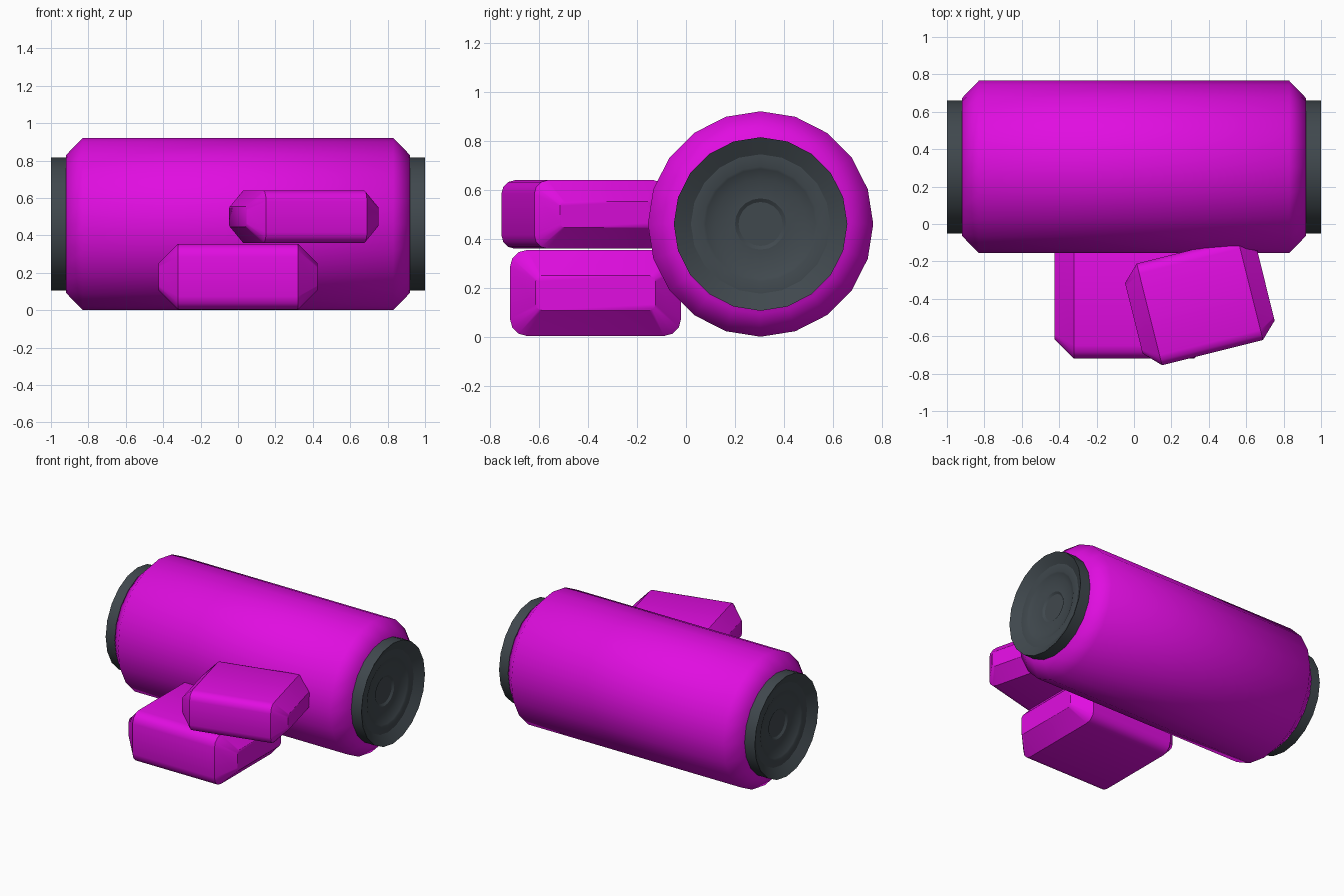
import bpy, bmesh, math
from mathutils import Matrix, Vector

cube = bpy.data.objects.get("Cube")
if cube:
    bpy.data.objects.remove(cube, do_unlink=True)

SIDES = 20
AXIS = Vector((0, 0.305, 0.461))


def material(name, rgb):
    m = bpy.data.materials.new(name)
    m.use_nodes = True
    m.diffuse_color = (*rgb, 1)
    bsdf = next(n for n in m.node_tree.nodes if n.type == 'BSDF_PRINCIPLED')
    bsdf.inputs["Base Color"].default_value = (*rgb, 1)
    return m


magenta = material("magenta", (0.75, 0.004, 0.75))
charcoal = material("charcoal", (0.051, 0.065, 0.075))


def loft(name, rings, mat, angle, matrix):
    """Skin a list of point loops and close both ends."""
    bm = bmesh.new()
    loops = [[bm.verts.new(p) for p in ring] for ring in rings]
    for a, b in zip(loops, loops[1:]):
        for i in range(len(a)):
            j = (i + 1) % len(a)
            bm.faces.new((a[i], a[j], b[j], b[i]))
    bm.faces.new(loops[0])
    bm.faces.new(loops[-1])
    bmesh.ops.recalc_face_normals(bm, faces=bm.faces)
    mesh = bpy.data.meshes.new(name)
    bm.to_mesh(mesh)
    bm.free()
    mesh.materials.append(mat)
    obj = bpy.data.objects.new(name, mesh)
    bpy.context.collection.objects.link(obj)
    obj.matrix_world = matrix
    bpy.ops.object.select_all(action='DESELECT')
    obj.select_set(True)
    bpy.context.view_layer.objects.active = obj
    bpy.ops.object.shade_smooth_by_angle(angle=math.radians(angle))
    return obj


def circle(x, r):
    turns = [math.tau * i / SIDES for i in range(SIDES)]
    return [(x, r * math.sin(t), r * math.cos(t)) for t in turns]


def rounded_rect(x, depth, height, radius, steps=3):
    points = []
    for k, (sy, sz) in enumerate(((1, 1), (-1, 1), (-1, -1), (1, -1))):
        for i in range(steps + 1):
            t = math.pi / 2 * (k + i / steps)
            points.append((x, sy * (depth / 2 - radius) + radius * math.cos(t),
                           sz * (height / 2 - radius) + radius * math.sin(t)))
    return points


def block(name, size, taper, radius, matrix):
    """Round-edged box whose two ends taper inward."""
    w, d, h = size
    end = (d - 2 * taper, h - 2 * taper, radius * 0.35)
    rings = [rounded_rect(-w / 2, *end),
             rounded_rect(-w / 2 + taper, d, h, radius),
             rounded_rect(w / 2 - taper, d, h, radius),
             rounded_rect(w / 2, *end)]
    loft(name, rings, magenta, 40, matrix)


# Main barrel with chamfered ends
half = [(0.83, 0.461), (0.92, 0.368)]
profile = [(-x, r) for x, r in reversed(half)] + half
loft("barrel", [circle(x, r) for x, r in profile], magenta, 50,
     Matrix.Translation(AXIS))

# Dished end caps with stepped concentric rings
cap = [(0.9, 0.355), (1.0, 0.355), (0.96, 0.285), (0.96, 0.235),
       (0.955, 0.225), (0.935, 0.185), (0.935, 0.105), (0.925, 0.09)]
for side, sign in (("left", 1), ("right", -1)):
    loft(side + "_end_cap", [circle(sign * x, r) for x, r in cap], charcoal, 28,
         Matrix.Translation(AXIS))

# Two blocks on the front, the upper one turned
block("lower_block", (0.85, 0.70, 0.352), 0.105, 0.07,
      Matrix.Translation((0, -0.37, 0.179)))
block("upper_block", (0.728, 0.56, 0.28), 0.086, 0.056,
      Matrix.Translation((0.352, -0.416, 0.5)) @ Matrix.Rotation(math.radians(14), 4, 'Z'))
